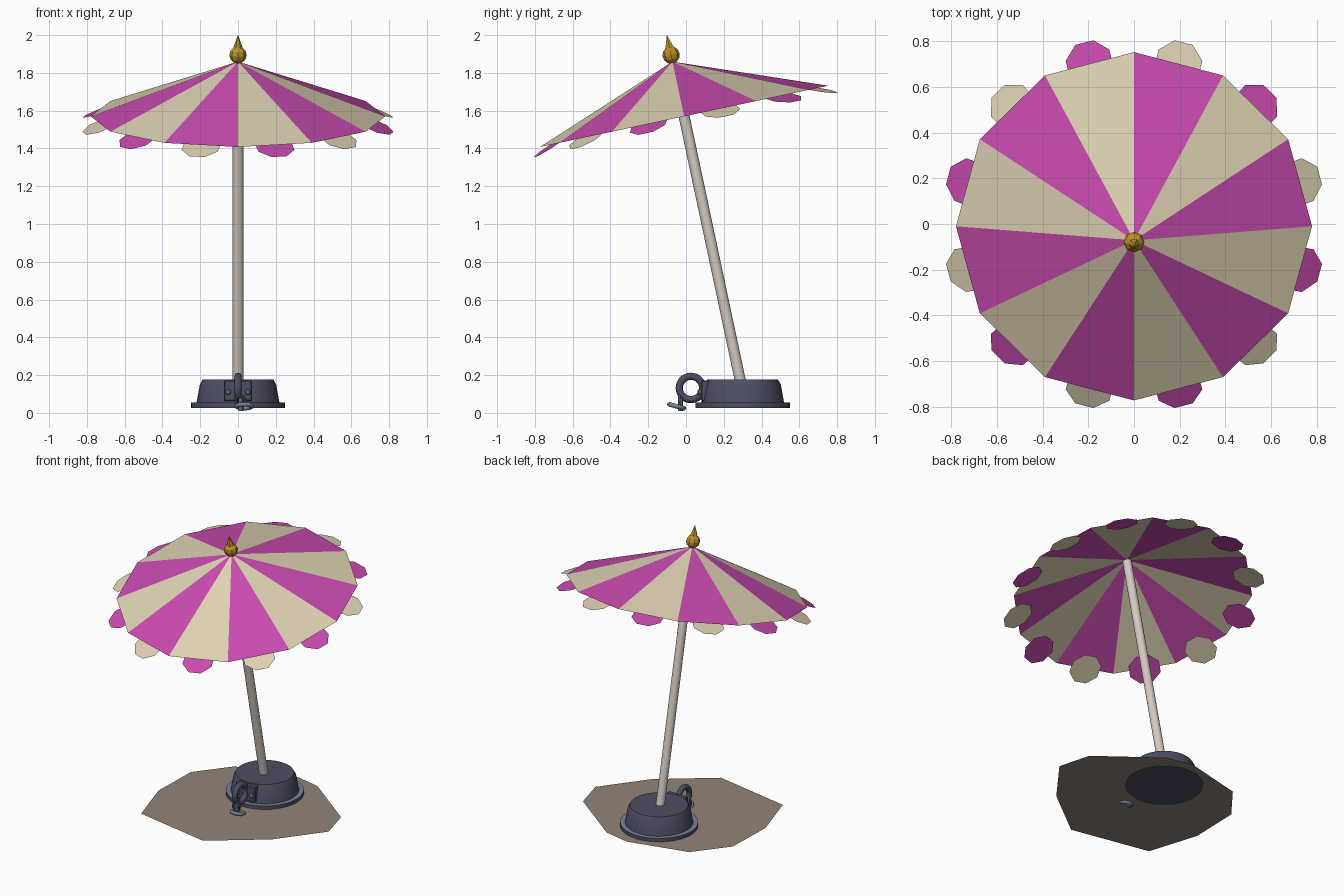
import bpy, bmesh, math
from mathutils import Matrix, Vector

if "Cube" in bpy.data.objects:
    bpy.data.objects.remove(bpy.data.objects["Cube"])


def material(name, r, g, b):
    m = bpy.data.materials.new(name)
    m.use_nodes = True
    m.diffuse_color = (r, g, b, 1)
    m.node_tree.nodes["Principled BSDF"].inputs["Base Color"].default_value = (r, g, b, 1)
    return m


PURPLE = material("purple fabric", .58, .07, .43)
CREAM = material("cream fabric", .73, .64, .45)
POLE = material("pale pole", .66, .60, .54)
GOLD = material("gold", .51, .28, .02)
NAVY = material("dark metal", .075, .075, .125)
STEEL = material("light steel", .20, .22, .32)
SAND = material("sand brown", .29, .23, .185)


def finish(name, bm, mats, matrix=Matrix(), smooth=None):
    mesh = bpy.data.meshes.new(name)
    bm.to_mesh(mesh)
    bm.free()
    ob = bpy.data.objects.new(name, mesh)
    bpy.context.collection.objects.link(ob)
    for m in mats:
        mesh.materials.append(m)
    ob.matrix_world = matrix
    if smooth:
        bpy.ops.object.select_all(action='DESELECT')
        ob.select_set(True)
        bpy.context.view_layer.objects.active = ob
        bpy.ops.object.shade_smooth_by_angle(angle=math.radians(smooth))
    return ob


def lathe(name, profile, sides, mats, matrix=Matrix(), smooth=None):
    """Stack rings of (radius, height) and cap both ends."""
    bm = bmesh.new()
    rings = []
    for r, z in profile:
        rings.append([bm.verts.new((r * math.cos(k * math.tau / sides),
                                    r * math.sin(k * math.tau / sides), z)) for k in range(sides)])
    for a, b in zip(rings, rings[1:]):
        for k in range(sides):
            n = (k + 1) % sides
            bm.faces.new((a[k], a[n], b[n], b[k]))
    bm.faces.new(rings[0][::-1])
    bm.faces.new(rings[-1])
    return finish(name, bm, mats, matrix, smooth)


def torus(name, major, minor, mat, matrix, nu=20, nv=8):
    bm = bmesh.new()
    g = [[bm.verts.new(((major + minor * math.cos(v * math.tau / nv)) * math.cos(u * math.tau / nu),
                        (major + minor * math.cos(v * math.tau / nv)) * math.sin(u * math.tau / nu),
                        minor * math.sin(v * math.tau / nv))) for v in range(nv)] for u in range(nu)]
    for u in range(nu):
        for v in range(nv):
            w, x = (u + 1) % nu, (v + 1) % nv
            bm.faces.new((g[u][v], g[w][v], g[w][x], g[u][x]))
    return finish(name, bm, [mat], matrix, 60)


# Tilted frame: origin at the middle of the canopy rim, z along the pole
TILT = Matrix.Translation((0, -.01, 1.57)) @ Matrix.Rotation(math.radians(12), 4, 'X')
SIDES, RIM, RISE = 12, .78, .296
STEP = math.tau / SIDES

# Canopy of alternating panels
bm = bmesh.new()
apex = bm.verts.new((0, 0, RISE))
rim = [bm.verts.new((RIM * math.cos(i * STEP), RIM * math.sin(i * STEP), 0)) for i in range(SIDES)]
for i in range(SIDES):
    bm.faces.new((rim[i], rim[(i + 1) % SIDES], apex)).material_index = i % 2
finish("canopy", bm, [PURPLE, CREAM], TILT)

# Octagonal flaps under the rim, in the opposite colour to their panel
bm = bmesh.new()
edge = RIM * math.cos(STEP / 2)
slope = math.atan2(RISE, edge)
for i in range(SIDES):
    m = (Matrix.Rotation((i + .5) * STEP, 4, 'Z') @ Matrix.Translation((edge, 0, 0))
         @ Matrix.Rotation(slope, 4, 'Y') @ Matrix.Translation((0, 0, -.01)))
    vs = [bm.verts.new(m @ Vector((.107 * math.cos((k + .5) * math.tau / 8),
                                   .107 * math.sin((k + .5) * math.tau / 8), 0))) for k in range(8)]
    bm.faces.new(vs).material_index = 1 - i % 2
finish("rim_flaps", bm, [PURPLE, CREAM], TILT)

# Pole along the tilted axis
lathe("pole", [(.029, -1.56), (.029, RISE - .015)], 16, [POLE], TILT, 40)

# Finial ball and spike
bm = bmesh.new()
bmesh.ops.create_uvsphere(bm, u_segments=8, v_segments=6, radius=.046)
finish("finial_ball", bm, [GOLD], TILT @ Matrix.Translation((0, 0, RISE + .036)))
lathe("finial_spike", [(.026, RISE + .07), (.02, RISE + .09), (.001, RISE + .142)], 6, [GOLD], TILT)

# Sand patch
bm = bmesh.new()
outline = [(-.47, -.41), (.09, -.52), (.44, -.25), (.67, .055), (.61, .28),
           (.215, .58), (.03, .62), (-.39, .52), (-.57, .29), (-.58, -.06)]
bm.faces.new([bm.verts.new((x, y, .03)) for x, y in outline])
finish("sand_patch", bm, [SAND])

# Weighted base with a flange whose upper face is lighter
BASE = Matrix.Translation((0, .3, 0))
flange = lathe("base_flange", [(.25, .027), (.25, .055)], 32, [NAVY, STEEL], BASE, 40)
for p in flange.data.polygons:
    p.material_index = int(p.normal.z > .5)
lathe("base_body", [(.22, .05), (.202, .15), (.187, .177)], 32, [NAVY], BASE, 25)


# Bracket on the front of the base, with bolts
def box(name, size, loc, mat):
    bm = bmesh.new()
    bmesh.ops.create_cube(bm, size=1)
    bmesh.ops.scale(bm, vec=size, verts=bm.verts)
    bmesh.ops.bevel(bm, geom=bm.edges[:], offset=.006, segments=1, affect='EDGES')
    finish(name, bm, [mat], Matrix.Translation(loc))


box("bracket", (.15, .09, .11), (0, .125, .117), NAVY)
for side, x in (("left", .052), ("right", -.052)):
    lathe(side + "_bolt", [(.015, 0), (.015, .015), (.008, .022)], 8, [STEEL],
          Matrix.Translation((x, .082, .11)) @ Matrix.Rotation(math.pi / 2, 4, 'X'), 30)

# Hanging shackle, linked to a small anchor eye in the sand
torus("shackle_ring", .062, .019, NAVY,
      Matrix.Translation((0, .026, .132)) @ Matrix.Rotation(math.pi / 2, 4, 'Y'))
torus("anchor_ring", .04, .012, STEEL,
      Matrix.Translation((.033, -.05, .035)) @ Matrix.Rotation(math.radians(-15), 4, 'X'))
lathe("anchor_stem", [(.013, .01), (.013, .075), (.006, .082)], 8, [STEEL],
      Matrix.Translation((.015, -.03, 0)), 40)
torus("link_ring", .026, .008, NAVY,
      Matrix.Translation((.012, -.035, .065)) @ Matrix.Rotation(math.pi / 2, 4, 'X'), 14, 6)
